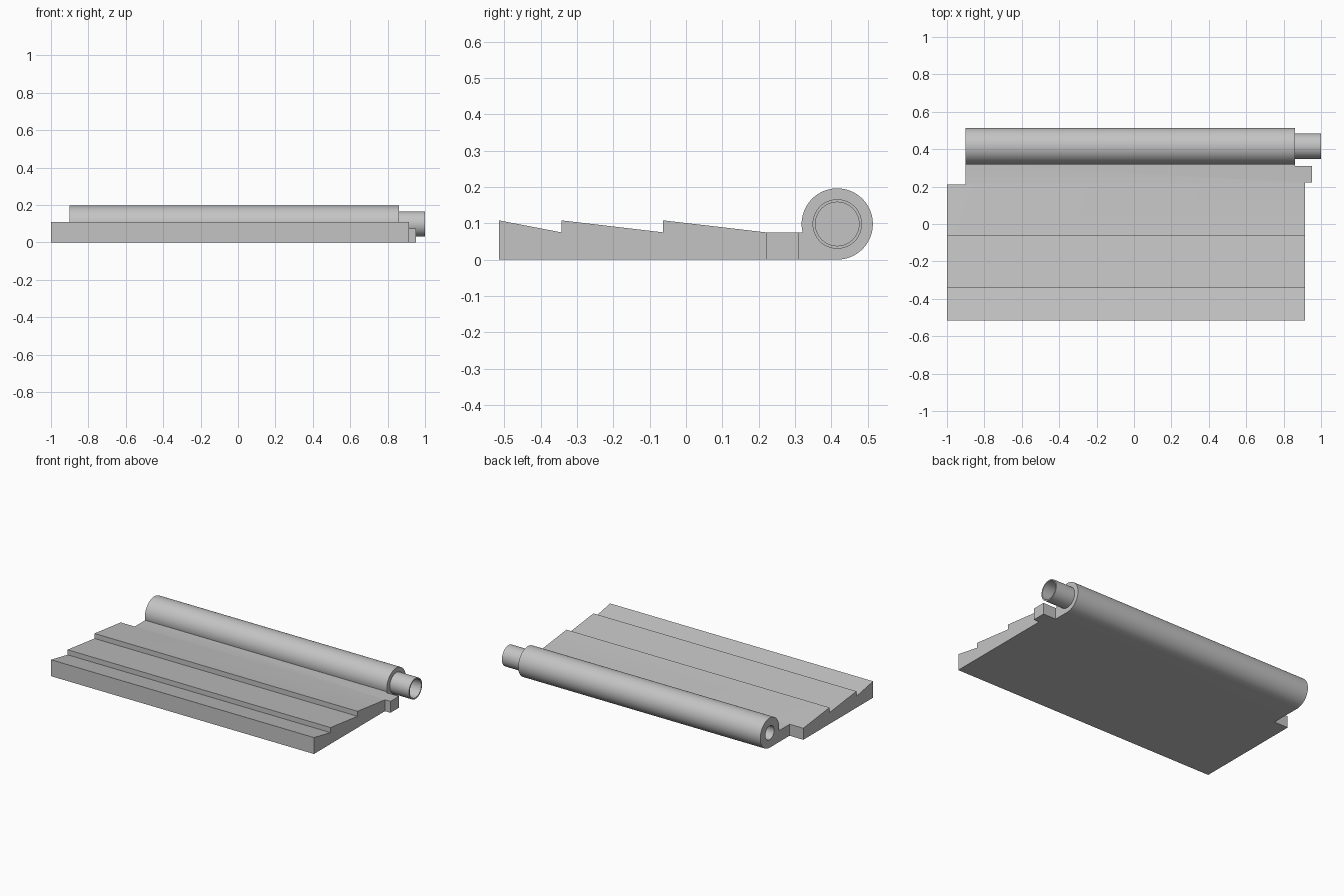
import bpy
import bmesh
import math
from mathutils import Matrix

if "Cube" in bpy.data.objects:
    bpy.data.objects.remove(bpy.data.objects["Cube"], do_unlink=True)

# Single plain grey finish
grey = bpy.data.materials.new("light_grey")
grey.use_nodes = True
colour = (0.55, 0.55, 0.55, 1)
grey.diffuse_color = colour
grey.node_tree.nodes["Principled BSDF"].inputs["Base Color"].default_value = colour

BARREL_Y, BARREL_Z, BARREL_R = 0.416, 0.098, 0.098
LEFT_END, RIGHT_END = -0.9, 0.86


def make_object(name, bm):
    bmesh.ops.recalc_face_normals(bm, faces=bm.faces)
    mesh = bpy.data.meshes.new(name)
    bm.to_mesh(mesh)
    bm.free()
    mesh.materials.append(grey)
    obj = bpy.data.objects.new(name, mesh)
    bpy.context.collection.objects.link(obj)
    return obj


def extrude_profile(name, points, x0, x1):
    """Extrude a closed (y, z) outline along x."""
    bm = bmesh.new()
    face = bm.faces.new([bm.verts.new((x0, y, z)) for y, z in points])
    new = bmesh.ops.extrude_face_region(bm, geom=[face])["geom"]
    moved = [v for v in new if isinstance(v, bmesh.types.BMVert)]
    bmesh.ops.translate(bm, verts=moved, vec=(x1 - x0, 0, 0))
    return make_object(name, bm)


def box(name, x0, x1, y0, y1):
    return extrude_profile(name, [(y0, -0.1), (y1, -0.1), (y1, 0.4), (y0, 0.4)], x0, x1)


def cylinder(name, radius, x0, x1):
    bm = bmesh.new()
    place = Matrix.Translation(((x0 + x1) / 2, BARREL_Y, BARREL_Z)) @ Matrix.Rotation(math.pi / 2, 4, "Y")
    bmesh.ops.create_cone(bm, cap_ends=True, segments=64, radius1=radius,
                          radius2=radius, depth=x1 - x0, matrix=place)
    return make_object(name, bm)


def cut(obj, cutter):
    cutter.hide_render = True
    mod = obj.modifiers.new("cut", "BOOLEAN")
    mod.operation = "DIFFERENCE"
    mod.solver = "EXACT"
    mod.object = cutter
    bpy.context.view_layer.objects.active = obj
    bpy.ops.object.modifier_apply(modifier=mod.name)
    bpy.data.objects.remove(cutter, do_unlink=True)


def smooth(obj):
    bpy.ops.object.select_all(action="DESELECT")
    obj.select_set(True)
    bpy.context.view_layer.objects.active = obj
    bpy.ops.object.shade_smooth_by_angle(angle=math.radians(25))


# Sawtooth plate flowing into the round hinge barrel
HIGH, LOW = 0.108, 0.075
outline = [(-0.515, 0), (-0.515, HIGH), (-0.343, LOW), (-0.343, HIGH),
           (-0.063, LOW), (-0.063, HIGH), (0.22, LOW)]
start = math.pi + math.asin((BARREL_Z - LOW) / BARREL_R)
end = -math.pi / 2
STEPS = 60
for i in range(STEPS + 1):
    a = start + (end - start) * i / STEPS
    outline.append((BARREL_Y + BARREL_R * math.cos(a), BARREL_Z + BARREL_R * math.sin(a)))
plate = extrude_profile("hinge_plate", outline, -1, 0.953)

# Corner notches that leave the side tab standing
cut(plate, box("left_notch", -1.2, LEFT_END, 0.21, 0.7))
cut(plate, box("right_front_notch", 0.913, 1.2, -0.7, 0.222))
cut(plate, box("right_rear_notch", RIGHT_END, 1.2, 0.31, 0.7))

# Blind socket in one end of the barrel
cut(plate, cylinder("socket", 0.045, LEFT_END - 0.1, LEFT_END + 0.16))
smooth(plate)

# Hollow pin on the other end
pin = cylinder("hinge_pin", 0.068, RIGHT_END - 0.01, 1)
cut(pin, cylinder("pin_bore", 0.06, RIGHT_END + 0.005, 1.1))
smooth(pin)
